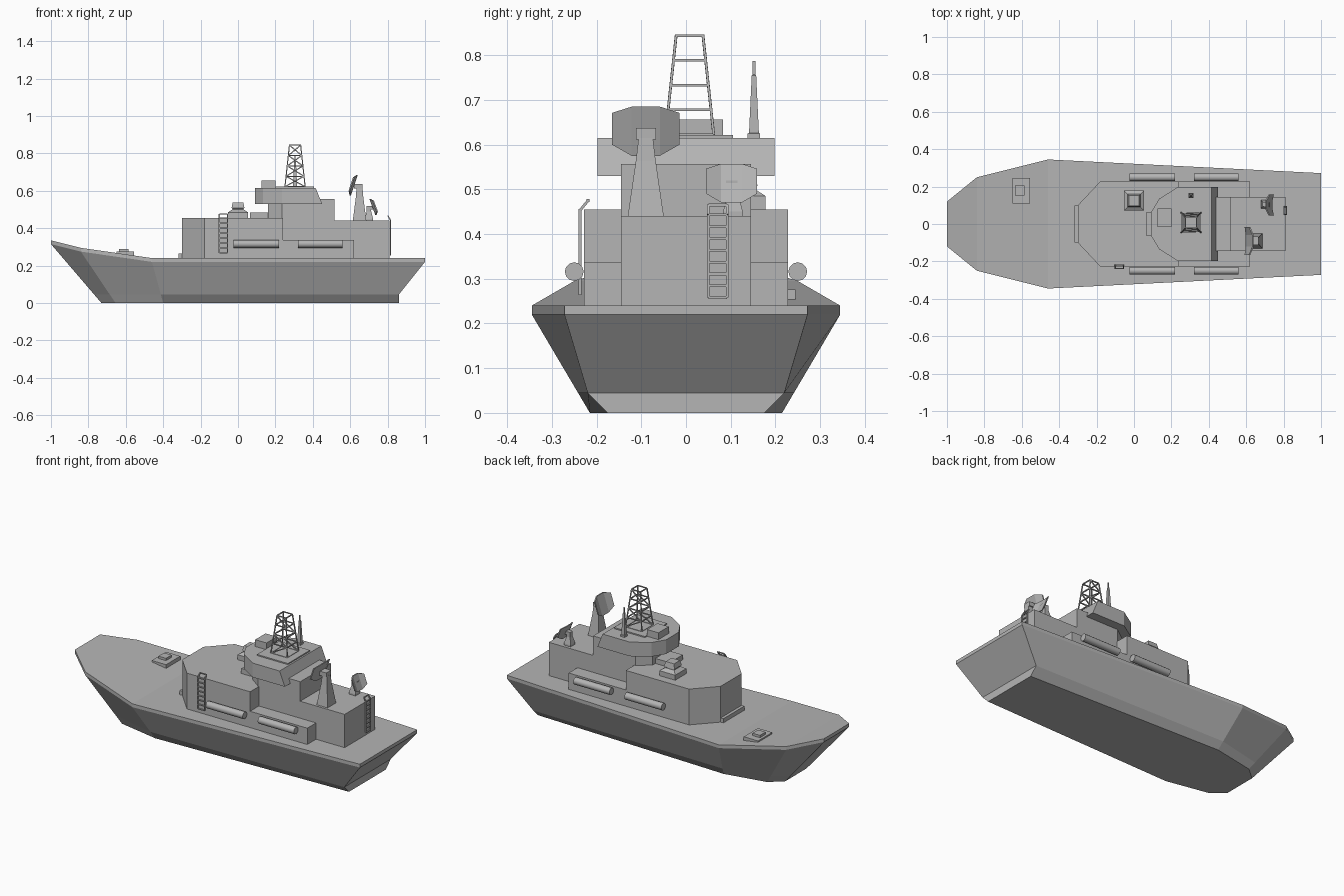
import bpy, bmesh, math
from mathutils import Vector

if "Cube" in bpy.data.objects:
    bpy.data.objects.remove(bpy.data.objects["Cube"])

GREY = bpy.data.materials.new("ship grey")
GREY.diffuse_color = (0.46, 0.46, 0.46, 1)
GREY.use_nodes = True
GREY.node_tree.nodes["Principled BSDF"].inputs["Base Color"].default_value = GREY.diffuse_color


def make(name, verts, faces):
    me = bpy.data.meshes.new(name)
    bm = bmesh.new()
    vs = [bm.verts.new(v) for v in verts]
    for f in faces:
        bm.faces.new([vs[i] for i in f])
    bmesh.ops.recalc_face_normals(bm, faces=bm.faces)
    bm.to_mesh(me)
    bm.free()
    me.materials.append(GREY)
    ob = bpy.data.objects.new(name, me)
    bpy.context.collection.objects.link(ob)
    return ob


def loft(name, rings, caps=True):
    """Skin a list of equal-length closed rings."""
    n = len(rings[0])
    faces = [(r * n + i, r * n + (i + 1) % n, (r + 1) * n + (i + 1) % n, (r + 1) * n + i)
             for r in range(len(rings) - 1) for i in range(n)]
    if caps:
        faces += [tuple(range(n)), tuple(range((len(rings) - 1) * n, len(rings) * n))]
    return make(name, [v for r in rings for v in r], faces)


def rect(x0, x1, y0, y1, z):
    return [(x0, y0, z), (x1, y0, z), (x1, y1, z), (x0, y1, z)]


def box(name, x0, x1, y0, y1, z0, z1):
    return loft(name, [rect(x0, x1, y0, y1, z0), rect(x0, x1, y0, y1, z1)])


def tower(name, x, y, levels):
    """Stack of rectangles given as (half x, half y, z)."""
    return loft(name, [rect(x - a, x + a, y - b, y + b, z) for a, b, z in levels])


def mirrored(half):
    return half + [(x, -y) for x, y in reversed(half)]


def prism(name, half, z0, z1, half_top=None):
    return loft(name, [[(x, y, z0) for x, y in mirrored(half)],
                       [(x, y, z1) for x, y in mirrored(half_top or half)]])


def bars(name, segments, r):
    """Thin square bars joined into one object."""
    verts, faces = [], []
    for a, b in segments:
        a, b = Vector(a), Vector(b)
        d = (b - a).normalized()
        u = d.cross(Vector((0, 0, 1)) if abs(d.z) < 0.9 else Vector((1, 0, 0))).normalized()
        w = d.cross(u)
        k = len(verts)
        for p in (a, b):
            verts += [p + r * (u * s + w * t) for s, t in ((-1, -1), (1, -1), (1, 1), (-1, 1))]
        faces += [(k + i, k + (i + 1) % 4, k + 4 + (i + 1) % 4, k + 4 + i) for i in range(4)]
        faces += [(k, k + 1, k + 2, k + 3), (k + 4, k + 5, k + 6, k + 7)]
    return make(name, verts, faces)


# Hull: deck edge, rubbing strip, chine and bottom at each station
stations = [((-1, .12, .335), (-.73, .10, 0)),
            ((-.84, .25, .295), (-.655, .165, 0)),
            ((-.46, .345, .24), (-.40, .215, 0)),
            ((1, .272, .24), (.86, .175, 0))]
rings = []
for i, (deck, bottom) in enumerate(stations):
    d, b = Vector(deck), Vector(bottom)
    rub = d - Vector((0, 0, .02))
    chine = Vector((.86, .22, .045)) if i == 3 else b.lerp(rub, .045 / rub.z)
    half = [d, rub, chine, b]
    rings.append(half + [Vector((v.x, -v.y, v.z)) for v in reversed(half)])
verts = [v for r in rings for v in r]
faces = [(r * 8 + i, r * 8 + (i + 1) % 8, r * 8 + 8 + (i + 1) % 8, r * 8 + 8 + i)
         for r in range(3) for i in range(8)]
faces += [(o + i, o + i + 1, o + 6 - i, o + 7 - i) for o in (0, 24) for i in range(3)]
make("hull", verts, faces)

# Superstructure
prism("forward_deckhouse", [(-.30, .10), (-.18, .228), (.24, .228)], .235, .455)
box("side_wings", .24, .62, -.228, .228, .235, .338)
box("aft_deckhouse", .23, .81, -.145, .145, .235, .44)
prism("bridge_base", [(.16, .09), (.235, .145), (.515, .145)], .44, .557)
outline = [(.09, .06), (.135, .135), (.235, .198)]
prism("bridge", outline + [(.45, .198)], .53, .615, outline + [(.415, .198)])
box("front_step", -.318, -.29, -.1, .1, .235, .265)
box("bridge_step", .065, .2, -.062, .062, .45, .485)
box("roof_plate", .2, .405, -.105, .105, .61, .622)
box("roof_locker", .125, .2, -.015, .083, .61, .656)

# Deck fittings
loft("bow_hatch", [rect(-.65, -.555, .11, .245, .25), rect(-.65, -.555, .11, .245, .276)])
box("bow_hatch_lid", -.635, -.585, .152, .205, .27, .29)
tower("gun_mount", 0, .125, [(.053, .053, .45), (.053, .053, .485), (.03, .03, .5),
                             (.03, .03, .505), (.035, .035, .508), (.028, .028, .537)])
tower("whip_aerial", .305, .152, [(.014, .014, .61), (.014, .014, .625), (.011, .011, .626),
                                  (.005, .005, .755), (.003, .003, .757), (.003, .003, .787)])

# Canisters along both sides
for side in (-1, 1):
    for x0, x1 in ((-.025, .22), (.32, .56)):
        ring = [(.021 * math.cos(a * math.pi / 6), .021 * math.sin(a * math.pi / 6)) for a in range(12)]
        can = loft("canister", [[(x, side * .25 + c, .316 + s) for c, s in ring] for x in (x0, x1)])
        bpy.context.view_layer.objects.active = can
        can.select_set(True)
        bpy.ops.object.shade_smooth_by_angle(angle=math.radians(40))
        can.select_set(False)

# Lattice mast
cx, cy = .305, .008
levels = [(.054 - .024 * i / 4, .622 + .222 * i / 4) for i in range(5)]
corner = lambda i, k: (cx + levels[i][0] * (-1, 1, 1, -1)[k % 4],
                       cy + levels[i][0] * (-1, -1, 1, 1)[k % 4], levels[i][1])
segs = [(corner(0, k), corner(4, k)) for k in range(4)]
segs += [(corner(i, k), corner(i, k + 1)) for i in range(5) for k in range(4)]
segs += [(corner(i, k + i % 2), corner(i + 1, k + 1 - i % 2)) for i in range(4) for k in (0, 2)]
bars("lattice_mast", segs, .0028)


# Ladders with their tops bent inward over the roof edge
def ladder(name, place, z0, z1, lean):
    segs = []
    for s in (-1, 1):
        segs += [(place(s, 0, z0), place(s, 0, z1)), (place(s, 0, z1), place(s, lean, z1 + .022))]
    n = 8
    segs += [(place(-1, 0, z0 + (z1 - z0) * i / (n - 1)), place(1, 0, z0 + (z1 - z0) * i / (n - 1)))
             for i in range(n)]
    segs.append((place(-1, lean, z1 + .022), place(1, lean, z1 + .022)))
    bars(name, segs, .003)


ladder("side_ladder", lambda s, d, z: (-.078 + .022 * s, -.237 + d, z), .267, .453, .018)
ladder("stern_ladder", lambda s, d, z: (.815 - d, .071 + .021 * s, z), .258, .443, .013)


# Radars: bent eight-sided dish on a pedestal, facing sign * x and tilted upward
def dish(name, x, y, z, hw, hh, sign, lean):
    cols = [(-1, .75, -.55), (-.42, 1, -1), (.42, 1, -1), (1, .75, -.55)]
    rows = []
    for t in (0, -.007):
        for cy_, top, low in cols:
            bend = .014 if abs(cy_) == 1 else 0
            rows += [(x + sign * (bend + t) - sign * lean * v, y + cy_ * hw, z + v * hh) for v in (top, low)]
    faces = []
    for i in range(3):
        a = 2 * i
        faces += [(a, a + 1, a + 3, a + 2), (a + 8, a + 9, a + 11, a + 10),
                  (a, a + 2, a + 10, a + 8), (a + 1, a + 3, a + 11, a + 9)]
    faces += [(0, 1, 9, 8), (6, 7, 15, 14)]
    make(name, rows, faces)


tower("large_radar_pedestal", .65, -.09, [(.037, .041, .435), (.02, .022, .565), (.016, .016, .615)])
box("large_radar_mount", .62, .665, -.112, -.067, .612, .637)
dish("large_radar_dish", .615, -.09, .63, .075, .055, -1, .018)
tower("small_radar_pedestal", .70, .105, [(.022, .022, .435), (.022, .022, .45),
                                          (.012, .012, .49), (.012, .012, .52)])
box("small_radar_mount", .695, .725, .09, .115, .50, .52)
dish("small_radar_dish", .725, .102, .514, .057, .043, 1, .016)
